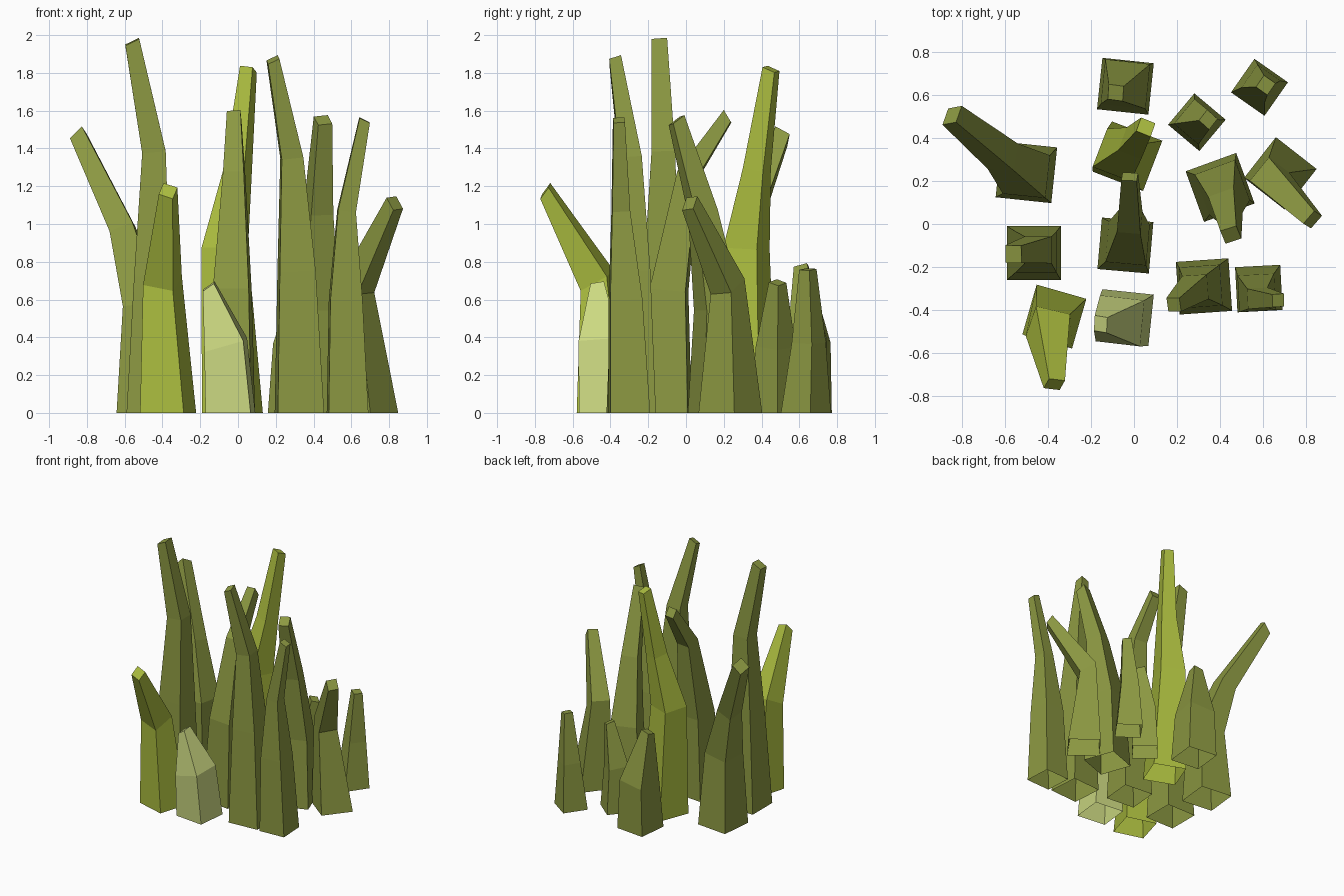
import bpy, bmesh, math
from mathutils import Vector, Matrix, Quaternion

if "Cube" in bpy.data.objects:
    bpy.data.objects.remove(bpy.data.objects["Cube"])


def mat(name, col):
    m = bpy.data.materials.new(name)
    m.diffuse_color = (*col, 1)
    m.use_nodes = True
    m.node_tree.nodes["Principled BSDF"].inputs["Base Color"].default_value = m.diffuse_color
    return m


olive = mat("olive_green", (0.262, 0.316, 0.054))
lime = mat("yellow_green", (0.41, 0.51, 0.05))
pale = mat("pale_green", (0.60, 0.69, 0.22))


def blade(name, m, angle, rings):
    """Open-bottomed square stalk lofted through rings of (x, y, z, width); the tip is cut steeply."""
    bm = bmesh.new()
    pts = [Vector(r[:3]) for r in rings]
    last = len(pts) - 1
    loops = []
    for i, (p, r) in enumerate(zip(pts, rings)):
        tilt = Quaternion()
        h = r[3] / 2
        if i == last:
            d = pts[i] - pts[i - 1]
            d.z *= 0.4
            h *= 1.2
        elif last == 2:
            d = pts[2] - pts[1]
        else:
            d = pts[i + 1] - pts[max(i - 1, 0)]
        if i > 0:
            tilt = Vector((0, 0, 1)).rotation_difference(d.normalized())
        rot = tilt.to_matrix() @ Matrix.Rotation(math.radians(angle), 3, 'Z')
        loops.append([bm.verts.new(p + rot @ Vector((a * h, b * h, 0)))
                      for a, b in ((-1, -1), (1, -1), (1, 1), (-1, 1))])
    for lo, hi in zip(loops, loops[1:]):
        for k in range(4):
            n = (k + 1) % 4
            bm.faces.new((lo[k], lo[n], hi[n], hi[k]))
    bm.faces.new(loops[-1])
    me = bpy.data.meshes.new(name)
    bm.to_mesh(me)
    bm.free()
    me.materials.append(m)
    bpy.context.collection.objects.link(bpy.data.objects.new(name, me))


# left side blades
blade("blade_left_back", olive, -6, [(-.50, .24, 0, .26), (-.50, .23, .57, .20),
                                     (-.61, .315, .97, .13), (-.845, .505, 1.465, .075)])
blade("blade_left_tall", olive, 0, [(-.465, -.135, 0, .25), (-.455, -.13, .72, .19),
                                    (-.445, -.12, 1.38, .125), (-.56, -.14, 1.965, .068)])
blade("blade_left_front", lime, -16, [(-.37, -.43, 0, .24), (-.40, -.47, .70, .165),
                                      (-.37, -.745, 1.175, .065)])
# middle row blades
blade("blade_middle_front", pale, -6, [(-.04, -.435, 0, .24), (-.065, -.45, .36, .215),
                                       (-.155, -.465, .67, .06)])
blade("blade_middle", olive, -5, [(-.04, -.10, 0, .24), (-.03, -.09, .65, .19),
                                  (-.02, .01, 1.26, .11), (-.02, .22, 1.57, .06)])
blade("blade_middle_bright", lime, -21, [(-.03, .315, 0, .25), (-.07, .32, .87, .19),
                                         (.0, .375, 1.29, .115), (.055, .45, 1.82, .06)])
blade("blade_middle_back", olive, -6, [(-.04, .64, 0, .24), (-.04, .65, .37, .21),
                                       (-.085, .61, .775, .06)])
# right side blades
blade("blade_right_front_tall", olive, 4, [(.325, -.29, 0, .245), (.31, -.29, .75, .19),
                                           (.285, -.295, 1.35, .115), (.185, -.375, 1.87, .055)])
blade("blade_right_front", olive, 3, [(.58, -.30, 0, .21), (.57, -.32, .60, .17),
                                      (.575, -.345, 1.07, .095), (.67, -.355, 1.55, .05)])
blade("blade_right_middle", olive, 20, [(.40, .17, 0, .25), (.41, .17, .55, .20),
                                        (.425, .09, 1.06, .125), (.45, -.05, 1.55, .065)])
blade("blade_right_leaning", olive, -38, [(.68, .235, 0, .24), (.63, .22, .67, .14),
                                          (.83, .02, 1.11, .065)])
blade("blade_right_small", olive, -40, [(.292, .473, 0, .19), (.29, .475, .35, .15),
                                        (.345, .485, .69, .055)])
blade("blade_right_back_small", olive, -35, [(.583, .635, 0, .19), (.59, .65, .37, .13),
                                             (.612, .645, .76, .055)])
